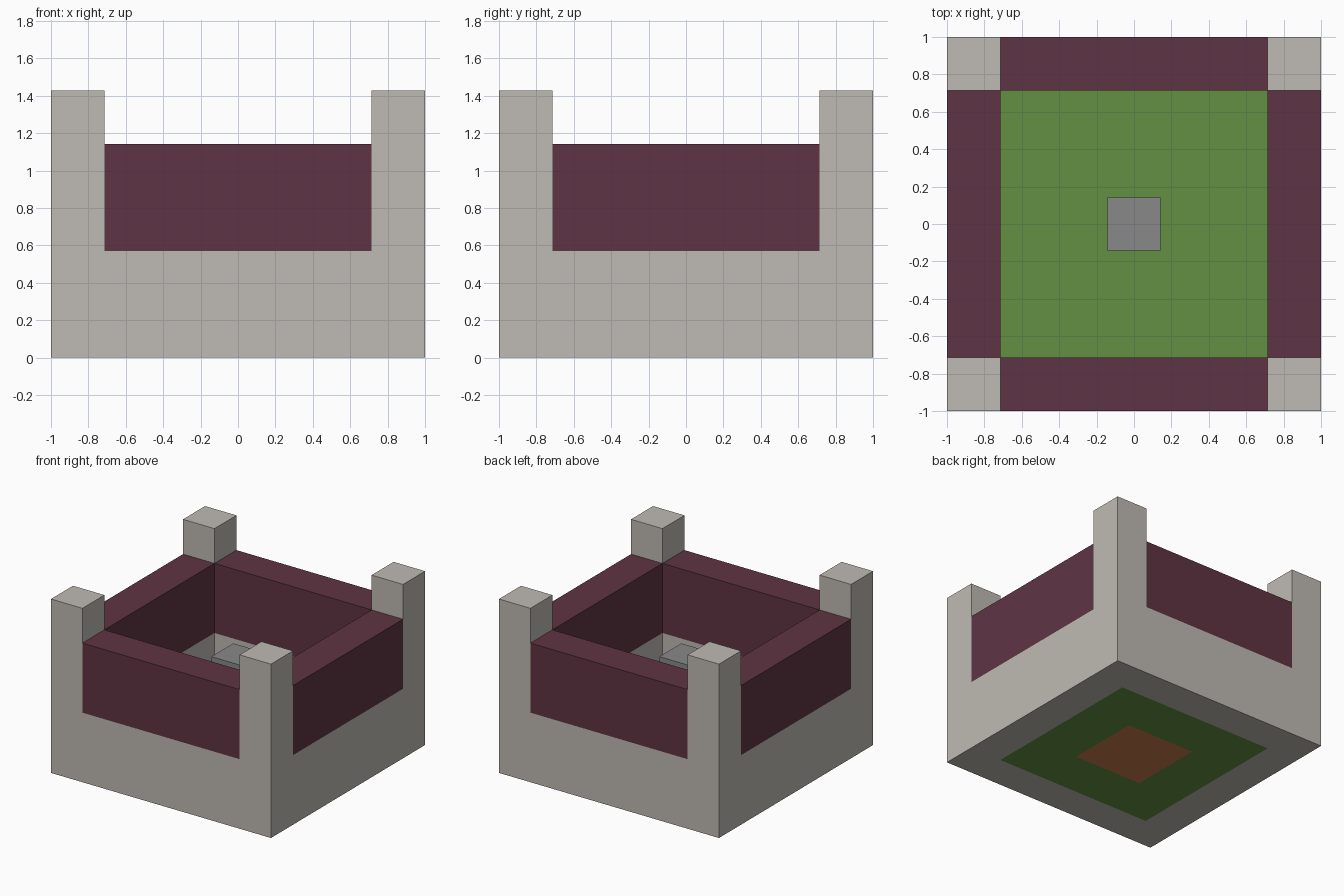
import bpy, bmesh
from mathutils import Matrix, Vector

cube = bpy.data.objects.get("Cube")
if cube:
    bpy.data.objects.remove(cube, do_unlink=True)

U = 2 / 7             # one building block
INNER = 2.5 * U       # half width of the courtyard
MID = 3 * U           # centre line of the walls


def material(name, rgb):
    """Flat material from 0-255 display colour."""
    col = [((c / 255 + 0.055) / 1.055) ** 2.4 for c in rgb] + [1]
    m = bpy.data.materials.new(name)
    m.use_nodes = True
    m.diffuse_color = col
    bsdf = m.node_tree.nodes["Principled BSDF"]
    bsdf.inputs["Base Color"].default_value = col
    bsdf.inputs["Roughness"].default_value = 0.9
    return m


stone = material("pale stone", (191, 186, 179))
plum = material("plum wall", (95, 52, 68))
grass = material("grass green", (98, 144, 66))
grey = material("grey stone", (137, 137, 137))
clay = material("clay brown", (202, 122, 76))


def box(name, centre, size, mat, inset=None):
    """Box; inset=(width, material) recolours the middle of its underside."""
    bm = bmesh.new()
    bmesh.ops.create_cube(bm, size=1, matrix=Matrix.Translation(centre)
                          @ Matrix.Diagonal((*size, 1)))
    mesh = bpy.data.meshes.new(name)
    mesh.materials.append(mat)
    if inset:
        mesh.materials.append(inset[1])
        under = min(bm.faces, key=lambda f: f.calc_center_median().z)
        bmesh.ops.inset_region(bm, faces=[under], thickness=inset[0])
        under.material_index = 1
    bm.to_mesh(mesh)
    bm.free()
    obj = bpy.data.objects.new(name, mesh)
    bpy.context.collection.objects.link(obj)
    return obj


# Corner posts
for sx, side in ((-1, "right"), (1, "left")):
    for sy, end in ((-1, "front"), (1, "back")):
        box(f"{end}_{side}_post", (sx * MID, sy * MID, 2.5 * U), (U, U, 5 * U), stone)

# Two-tier walls between the posts
for name, direction in (("front", (0, -1)), ("back", (0, 1)),
                        ("left", (1, 0)), ("right", (-1, 0))):
    d = Vector((*direction, 0))
    size = (U, 2 * INNER, 2 * U) if d.x else (2 * INNER, U, 2 * U)
    box(f"{name}_wall_base", d * MID + Vector((0, 0, U)), size, stone)
    box(f"{name}_wall_top", d * MID + Vector((0, 0, 3 * U)), size, plum)

# Courtyard floor with a clay square underneath, and the centre pillar
box("courtyard_floor", (0, 0, U / 2), (2 * INNER, 2 * INNER, U), grass, (2 * U, clay))
box("centre_pillar", (0, 0, 2 * U), (U, U, 2 * U), grey)
